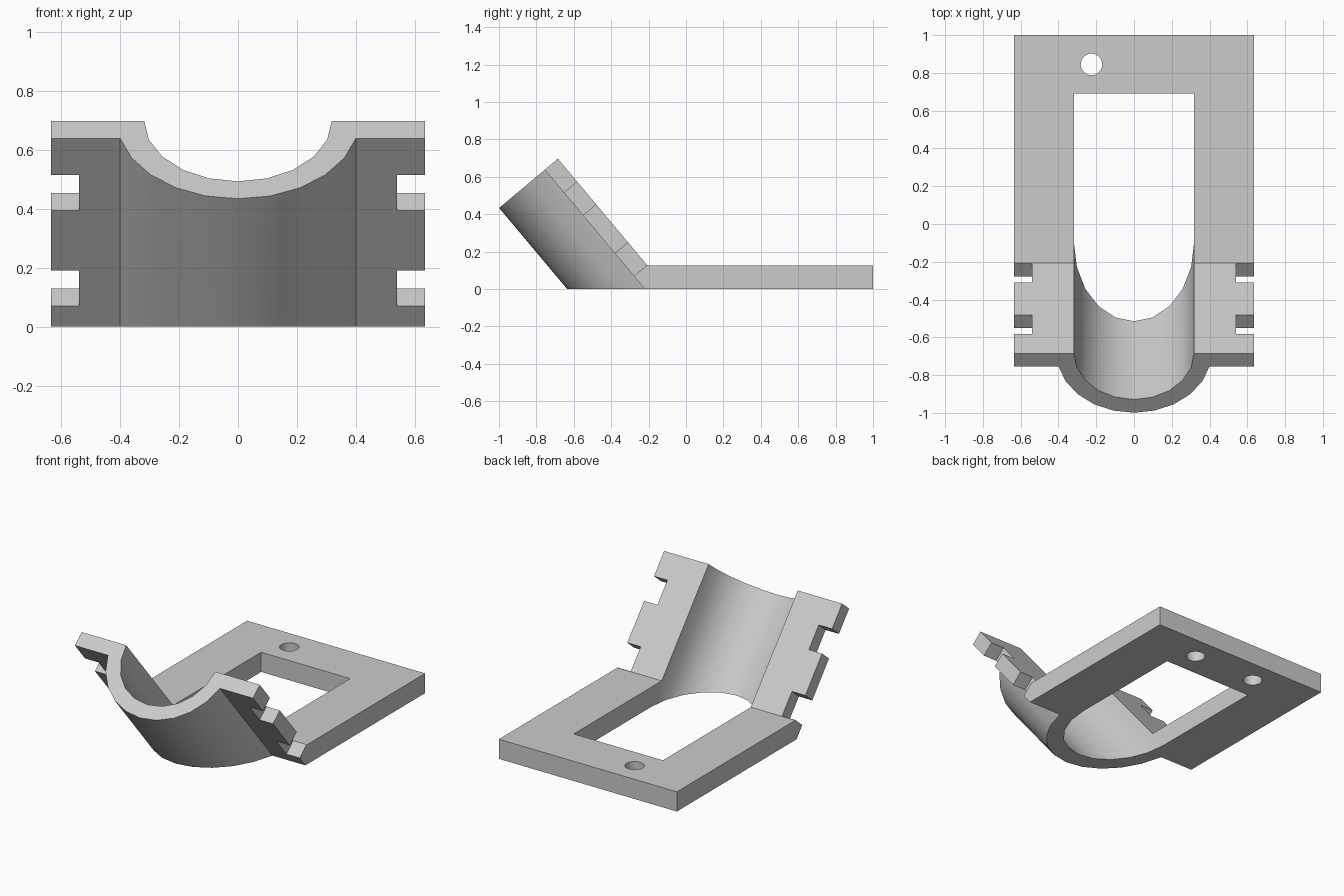
import bpy, bmesh
from math import sin, cos, asin, pi, radians
from mathutils import Vector, Matrix

cube = bpy.data.objects.get("Cube")
if cube:
    bpy.data.objects.remove(cube, do_unlink=True)

WIDTH, THICK = 0.635, 0.127        # plate half width and thickness
INNER, WALL = 0.318, 0.092         # channel radius and wall thickness
SLOPE = radians(50)
UP = Vector((0, -cos(SLOPE), sin(SLOPE)))     # along the ramp
OUT = Vector((0, sin(SLOPE), cos(SLOPE)))     # out of the ramp's upper face
ORIGIN = Vector((0, -0.10, 0))
RAMP_END = 0.91

grey = bpy.data.materials.new("light_grey")
grey.use_nodes = True
colour = (0.6, 0.6, 0.6, 1)
grey.diffuse_color = colour
grey.node_tree.nodes["Principled BSDF"].inputs["Base Color"].default_value = colour


def finish(name, bm):
    bmesh.ops.recalc_face_normals(bm, faces=bm.faces)
    mesh = bpy.data.meshes.new(name)
    bm.to_mesh(mesh)
    bm.free()
    mesh.materials.append(grey)
    obj = bpy.data.objects.new(name, mesh)
    bpy.context.collection.objects.link(obj)
    return obj


def extrude(points, offset):
    """Extrude a closed outline into a solid."""
    bm = bmesh.new()
    face = bm.faces.new([bm.verts.new(p) for p in points])
    result = bmesh.ops.extrude_face_region(bm, geom=[face], use_keep_orig=True)
    moved = [v for v in result["geom"] if isinstance(v, bmesh.types.BMVert)]
    bmesh.ops.translate(bm, verts=moved, vec=offset)
    return bm


def box(name, low, high, matrix=Matrix()):
    low, high = Vector(low), Vector(high)
    bm = bmesh.new()
    bmesh.ops.create_cube(bm, size=1, matrix=matrix @ Matrix.Translation((low + high) / 2)
                          @ Matrix.Diagonal((*(high - low), 1)))
    return finish(name, bm)


def combine(target, other, operation):
    """Apply a boolean and discard the helper."""
    other.hide_render = True
    mod = target.modifiers.new("boolean", "BOOLEAN")
    mod.operation, mod.solver, mod.object = operation, "EXACT", other
    bpy.context.view_layer.objects.active = target
    bpy.ops.object.modifier_apply(modifier=mod.name)
    bpy.data.objects.remove(other, do_unlink=True)


# Base plate, its front end buried in the ramp flanges
front = ORIGIN + UP * (THICK / sin(SLOPE))
side = [(1, 0), (1, THICK), (front.y, THICK), (front.y + 0.05, 0)]
bracket = finish("bracket", extrude([(-WIDTH, y, z) for y, z in side], (2 * WIDTH, 0, 0)))
combine(bracket, box("window_cutter", (-INNER, -1, -1), (INNER, 0.69, 1)), "DIFFERENCE")

# One through hole and one blind hole from below
for x, top in ((-0.225, 0.3), (0.225, 0.1)):
    bm = bmesh.new()
    bmesh.ops.create_cone(bm, cap_ends=True, segments=32, radius1=0.057, radius2=0.057,
                          depth=0.5, matrix=Matrix.Translation((x, 0.845, top - 0.25)))
    combine(bracket, finish("hole_cutter", bm), "DIFFERENCE")

# Ramp: half-round channel between two flat flanges
outer = INNER + WALL
sweep = pi / 2 - asin(WALL / outer)
profile = [(-WIDTH, 0)]
profile += [(INNER * sin(a), -INNER * cos(a)) for a in (pi / 10 * i for i in range(-5, 6))]
profile += [(WIDTH, 0), (WIDTH, -WALL)]
profile += [(outer * sin(a), -outer * cos(a)) for a in (sweep / 5 * i for i in range(5, -6, -1))]
profile += [(-WIDTH, -WALL)]
start = ORIGIN - UP * 0.3
bm = extrude([start + Vector((x, 0, 0)) + OUT * s for x, s in profile], UP * (RAMP_END + 0.3))
cut = bmesh.ops.bisect_plane(bm, geom=bm.verts[:] + bm.edges[:] + bm.faces[:],
                             plane_co=(0, 0, 0), plane_no=(0, 0, 1), clear_inner=True)
rim = [e for e in cut["geom_cut"] if isinstance(e, bmesh.types.BMEdge)]
bmesh.ops.contextual_create(bm, geom=rim)
ramp = finish("ramp", bm)

# Edge notches, square to the ramp
frame = Matrix.Translation(ORIGIN) @ Matrix((Vector((1, 0, 0)), UP, OUT)).transposed().to_4x4()
for sign in (-1, 1):
    for low in (0.168, 0.592):
        xs = sorted((sign * 0.54, sign * 0.8))
        notch = box("notch_cutter", (xs[0], low, -0.2), (xs[1], low + 0.157, 0.1), frame)
        combine(ramp, notch, "DIFFERENCE")

combine(bracket, ramp, "UNION")

bpy.ops.object.select_all(action="DESELECT")
bracket.select_set(True)
bpy.context.view_layer.objects.active = bracket
bpy.ops.object.shade_smooth_by_angle(angle=radians(30))
